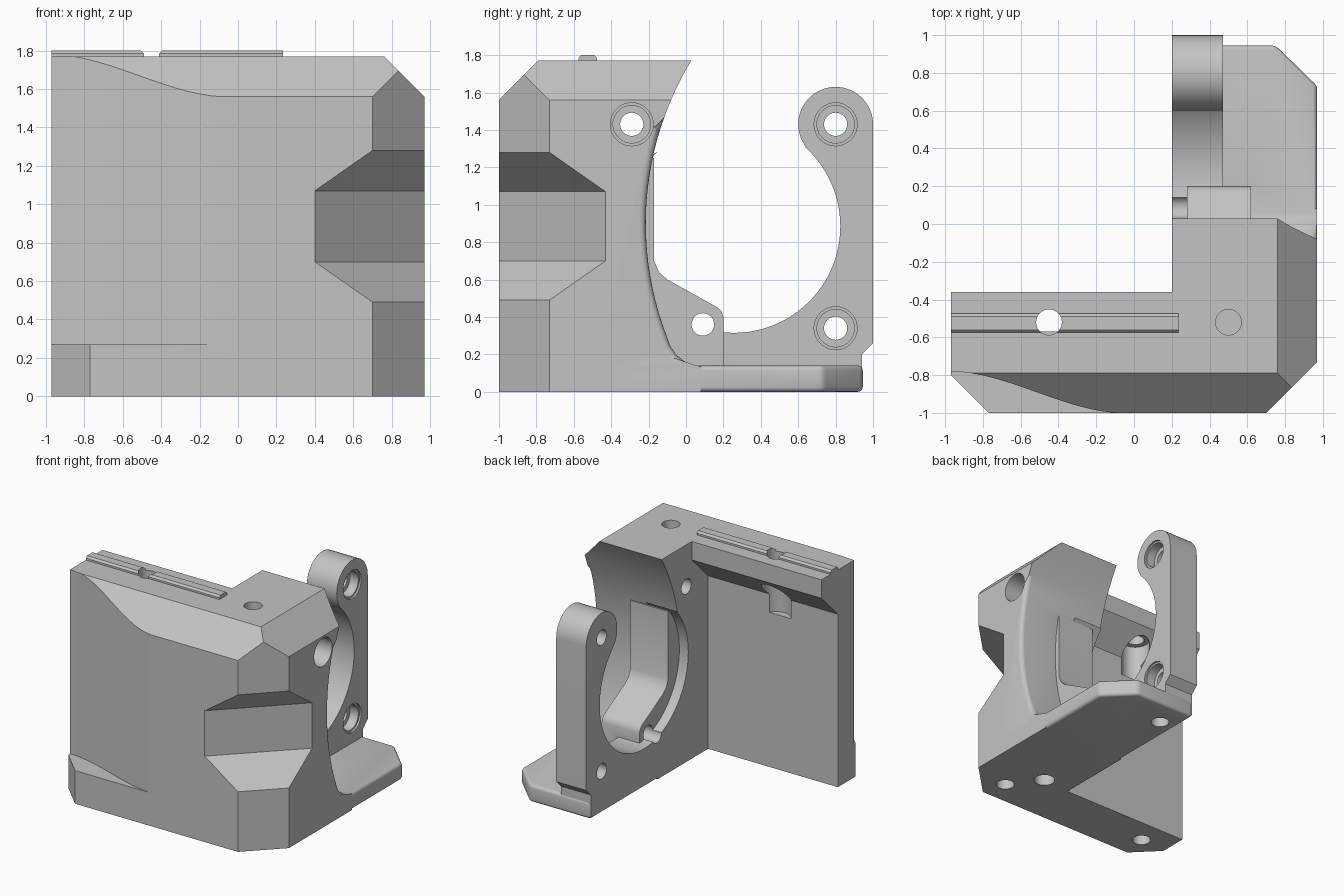
import bpy, bmesh, math
from mathutils import Vector

if "Cube" in bpy.data.objects:
    bpy.data.objects.remove(bpy.data.objects["Cube"], do_unlink=True)

grey = bpy.data.materials.new("light_grey")
grey.use_nodes = True
grey.diffuse_color = (0.55, 0.55, 0.55, 1)
grey.node_tree.nodes["Principled BSDF"].inputs["Base Color"].default_value = (0.55, 0.55, 0.55, 1)


def prism(name, points, place, lo, hi, bevel=0, edge_rule=None):
    """Extrude a 2D outline from lo to hi; place(a, b, h) gives the 3D point."""
    bm = bmesh.new()
    bottom = [bm.verts.new(place(a, b, lo)) for a, b in points]
    top = [bm.verts.new(place(a, b, hi)) for a, b in points]
    bm.faces.new(bottom)
    bm.faces.new(top)
    for i in range(len(points)):
        j = (i + 1) % len(points)
        bm.faces.new((bottom[i], bottom[j], top[j], top[i]))
    bmesh.ops.recalc_face_normals(bm, faces=bm.faces)
    if bevel:
        edges = [e for e in bm.edges if edge_rule is None or edge_rule(e)]
        bmesh.ops.bevel(bm, geom=edges, offset=bevel, segments=4, profile=0.5, affect='EDGES')
    mesh = bpy.data.meshes.new(name)
    bm.to_mesh(mesh)
    bm.free()
    obj = bpy.data.objects.new(name, mesh)
    bpy.context.collection.objects.link(obj)
    mesh.materials.append(grey)
    return obj


def along_x(a, b, h):
    return Vector((h, a, b))


def along_y(a, b, h):
    return Vector((a, h, b))


def along_z(a, b, h):
    return Vector((a, b, h))


def across_corner(d, z, h):
    # d is x - y, h runs along the diagonal of the front corner
    return Vector(((d + h) / 2, (h - d) / 2, z))


def arc(cy, cz, r, start, end, n):
    angles = [math.radians(start + (end - start) * i / n) for i in range(n + 1)]
    return [(cy + r * math.cos(t), cz + r * math.sin(t)) for t in angles]


def rod(place, a, b, r, lo, hi, n=48):
    return prism("bore", arc(a, b, r, 0, 360 - 360 / n, n - 1), place, lo, hi)


def combine(target, other, operation):
    mod = target.modifiers.new(operation, 'BOOLEAN')
    mod.operation = operation
    mod.solver = 'EXACT'
    mod.object = other
    deps = bpy.context.evaluated_depsgraph_get()
    result = bpy.data.meshes.new_from_object(target.evaluated_get(deps))
    target.modifiers.clear()
    target.data = result
    bpy.data.objects.remove(other, do_unlink=True)


# Side block with a hollowed back
R = 1.68
hollow = []
for i in range(25):
    z = 1.77 - 1.47 * i / 24
    hollow.append((-0.215 + R - math.sqrt(R * R - (z - 0.9) ** 2), z))
hollow += [(-0.085, 0.245), (-0.05, 0.195), (-0.005, 0.16), (0.04, 0.145), (0.08, 0.135)]
outline = [(-1, 0), (-1, 1.56), (-0.79, 1.77)] + hollow + [(0.08, 0)]


def hollow_rim(e):
    return all(v.co.x > 0.9 and v.co.y > -0.5 and 0.15 < v.co.z < 1.5 for v in e.verts)


body = prism("motor_bracket", outline, along_x, 0.2, 0.97, 0.035, hollow_rim)

# Front wall with an overhanging lip
wall = [(-1, 0), (-0.57, 0), (-0.57, 1.41), (-0.36, 1.62), (-0.36, 1.77), (-0.79, 1.77), (-1, 1.56)]
combine(body, prism("front_wall", wall, along_x, -0.97, 0.3), 'UNION')

# Foot with a clipped corner
foot = [(0.2, -0.5), (0.97, -0.5), (0.97, 0.73), (0.75, 0.945), (0.2, 0.945)]
combine(body, prism("foot", foot, along_z, 0, 0.14, 0.025), 'UNION')

# Mounting plate and rounded post
plate = [(-0.3, 0.02), (0.94, 0.02), (0.94, 0.2), (1.0, 0.26)]
plate += arc(0.8, 1.43, 0.2, 0, 217, 28) + [(0.62, 1.29), (-0.14, 1.29), (-0.3, 1.2)]
combine(body, prism("mounting_plate", plate, along_x, 0.2, 0.47), 'UNION')
combine(body, rod(along_x, 0.255, 0.885, 0.57, 0.1, 0.4701, 96), 'DIFFERENCE')

# Guard strip that bends down to a lug
strip = [(-0.35, 0.1), (0.2, 0.1), (0.2, 0.4), (0.19, 0.43), (0.17, 0.45), (-0.1, 0.6),
         (-0.145, 0.64), (-0.17, 0.7), (-0.17, 1.25), (-0.35, 1.25)]
combine(body, prism("guard_strip", strip, along_x, 0.28, 0.62), 'UNION')

# Rail on top of the wall
rail = [(-0.575, 1.75), (-0.575, 1.785), (-0.56, 1.8), (-0.49, 1.8), (-0.475, 1.785), (-0.475, 1.75)]
combine(body, prism("top_rail", rail, along_x, -0.97, 0.235), 'UNION')

# Curved relief in the wall front, and the clipped foot corner below it
relief = []
for i in range(33):
    t = i / 32
    relief.append((-0.98 + 0.93 * t, -0.78 - 0.221 * t * t * (3 - 2 * t)))
relief += [(-0.05, -1.2), (-0.98, -1.2)]
combine(body, prism("relief", relief, along_z, 0.27, 2), 'DIFFERENCE')
clip = [(-1.1, -0.67), (-1.1, -1.2), (-0.57, -1.2)]
combine(body, prism("foot_clip", clip, along_z, -0.1, 0.35), 'DIFFERENCE')

# Corner chamfer with a deeper notch, and the upper side chamfer
notch = [(1.7, -0.1), (1.7, 0.49), (1.4, 0.7), (1.4, 1.07), (1.7, 1.28), (1.7, 2), (2.4, 2), (2.4, -0.1)]
combine(body, prism("corner_notch", notch, across_corner, -1.5, 1.5), 'DIFFERENCE')
side = [(0.66, 1.87), (1.07, 1.46), (1.07, 1.87)]
combine(body, prism("side_chamfer", side, along_y, -1.2, 0.3), 'DIFFERENCE')

# Counterbored motor screw holes
for y, z, end in ((-0.29, 1.43, 1.1), (0.8, 1.43, 0.6), (0.8, 0.34, 0.6)):
    combine(body, rod(along_x, y, z, 0.062, 0.1, 0.6), 'DIFFERENCE')
    combine(body, rod(along_x, y, z, 0.1, 0.38, end), 'DIFFERENCE')
    combine(body, rod(along_x, y, z, 0.115, 0.455, end), 'DIFFERENCE')
combine(body, rod(along_x, 0.09, 0.36, 0.06, 0.15, 0.7), 'DIFFERENCE')

# Vertical holes from the top, with a pocket under the lip
for x, low in ((-0.45, 1.4), (0.5, 1.3)):
    combine(body, rod(along_z, x, -0.52, 0.068, low, 2), 'DIFFERENCE')
combine(body, rod(along_z, -0.45, -0.52, 0.11, 1.26, 1.58), 'DIFFERENCE')

# Blind holes in the underside
for x, y, r in ((0.64, -0.8, 0.07), (0.45, -0.55, 0.08), (-0.73, -0.78, 0.07), (0.34, 0.72, 0.07)):
    combine(body, rod(along_z, x, y, r, -0.1, 0.2), 'DIFFERENCE')

bpy.ops.object.select_all(action='DESELECT')
body.select_set(True)
bpy.context.view_layer.objects.active = body
bpy.ops.object.shade_smooth_by_angle(angle=math.radians(28))
